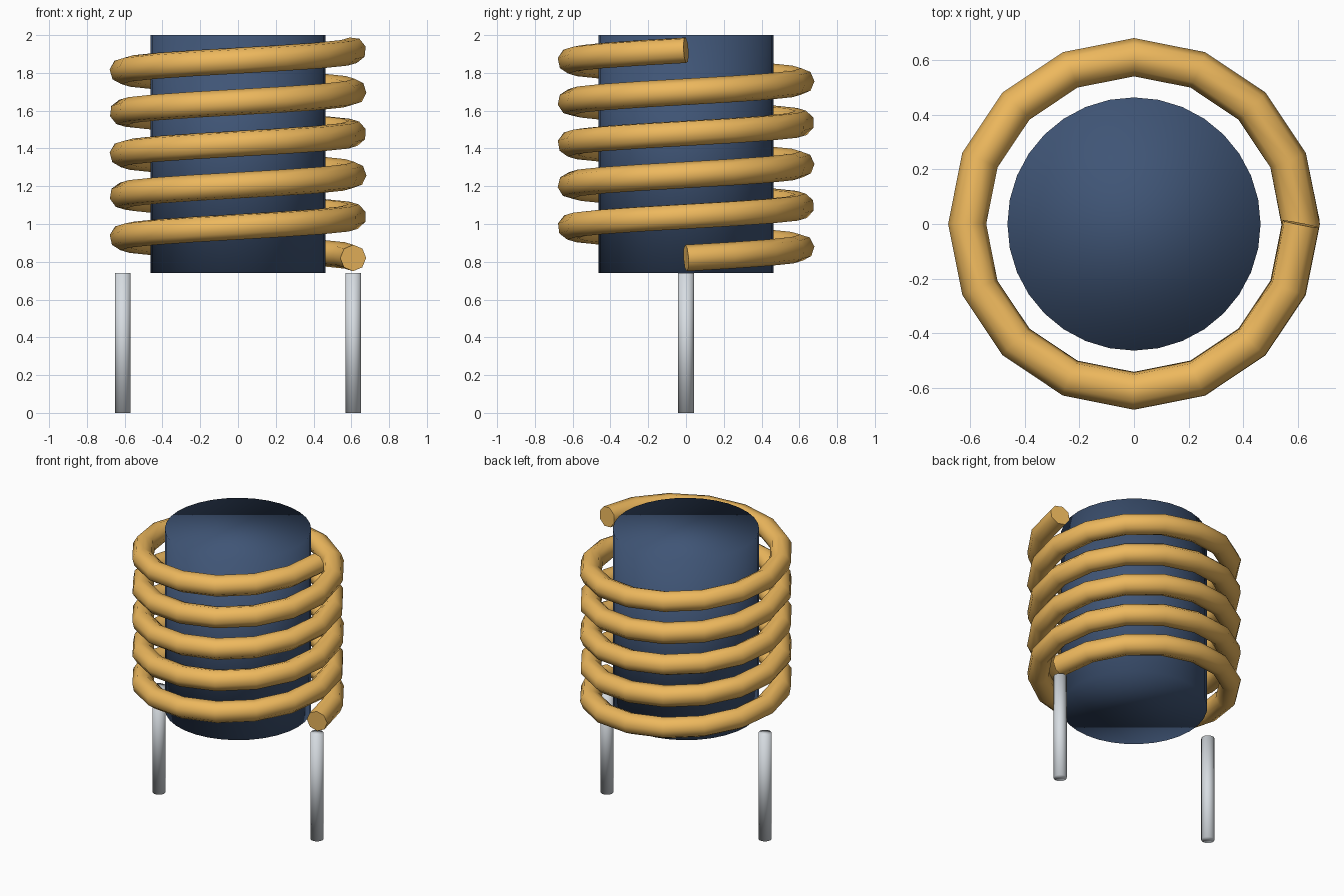
import bpy
from math import cos, sin, tau

if "Cube" in bpy.data.objects:
    bpy.data.objects.remove(bpy.data.objects["Cube"])


def material(name, color):
    m = bpy.data.materials.new(name)
    m.diffuse_color = (*color, 1)
    m.use_nodes = True
    m.node_tree.nodes["Principled BSDF"].inputs["Base Color"].default_value = m.diffuse_color
    return m


def cylinder(name, radius, z0, z1, sides, x=0, mat=None):
    bpy.ops.mesh.primitive_cylinder_add(vertices=sides, radius=radius, depth=z1 - z0,
                                        location=(x, 0, (z0 + z1) / 2))
    ob = bpy.context.object
    ob.name = name
    bpy.ops.object.shade_smooth()
    if mat:
        ob.data.materials.append(mat)
    return ob


core_blue = material("core_blue", (0.05, 0.09, 0.18))
copper = material("copper", (0.85, 0.48, 0.11))
tin = material("tin", (0.68, 0.72, 0.76))

# Solid core and two pins
cylinder("core", 0.463, 0.74, 2.0, 32, mat=core_blue)
for side, x in (("left", -0.61), ("right", 0.61)):
    cylinder(side + "_pin", 0.042, 0, 0.74, 16, x, tin)

# Winding: five turns of wire, sixteen straight segments per turn
TURNS, STEPS, RADIUS, PITCH, START = 5, 16, 0.61, 0.22, 0.82
curve = bpy.data.curves.new("winding", 'CURVE')
curve.dimensions = '3D'
curve.bevel_depth = 0.07
curve.bevel_resolution = 2
curve.use_fill_caps = True
spline = curve.splines.new('POLY')
spline.points.add(TURNS * STEPS)
for i, p in enumerate(spline.points):
    t = i / STEPS
    p.co = (RADIUS * cos(tau * t), RADIUS * sin(tau * t), START + PITCH * t, 1)
spline.use_smooth = True
curve.materials.append(copper)
winding = bpy.data.objects.new("winding", curve)
bpy.context.collection.objects.link(winding)
